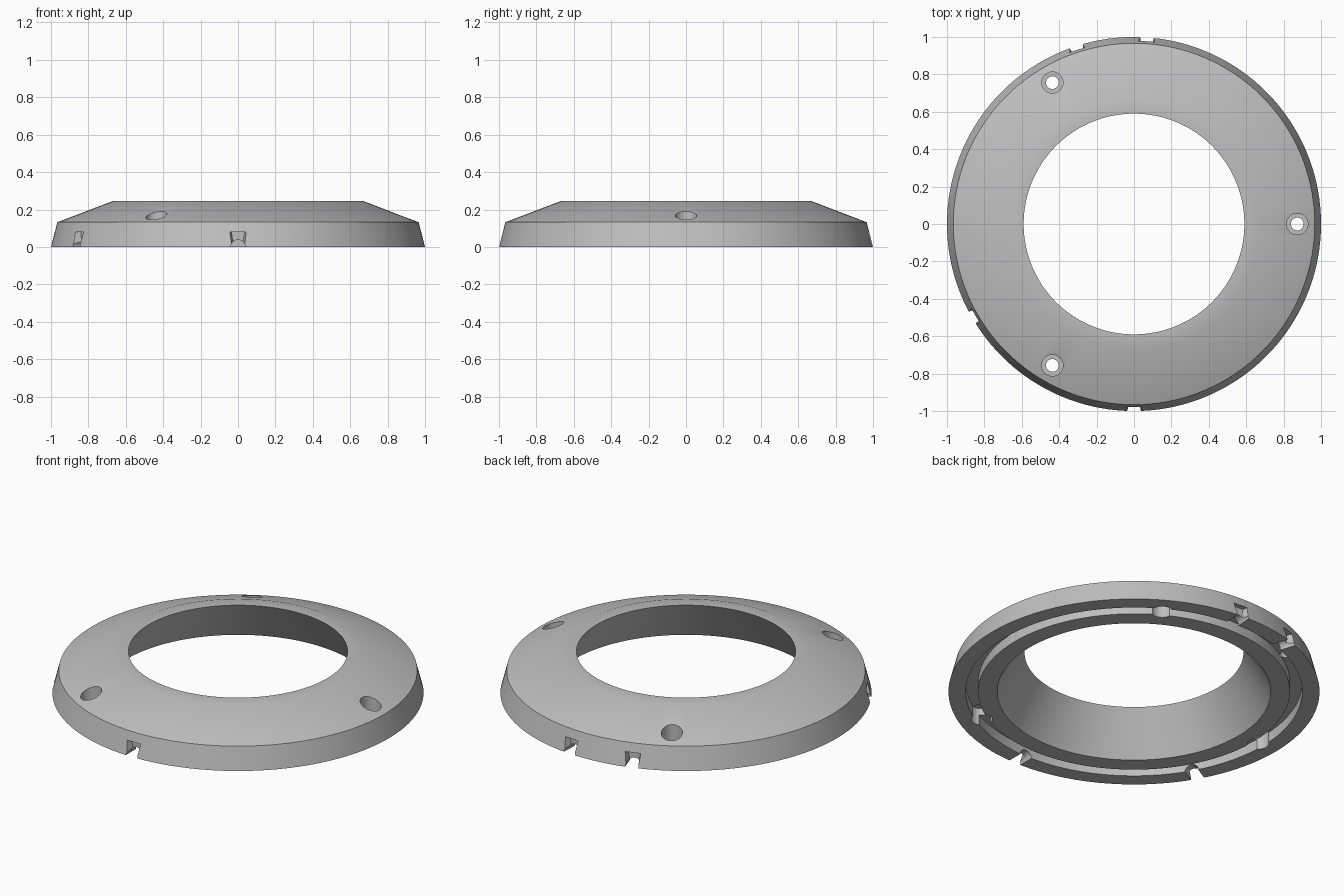
import bpy, bmesh
from math import radians, pi
from mathutils import Matrix

default = bpy.data.objects.get("Cube")
if default:
    bpy.data.objects.remove(default, do_unlink=True)

# One plain grey for the whole casting
grey = bpy.data.materials.new("light_grey")
grey.use_nodes = True
colour = (0.52, 0.52, 0.52, 1)
grey.diffuse_color = colour
grey.node_tree.nodes["Principled BSDF"].inputs["Base Color"].default_value = colour


def make_object(name, bm):
    bmesh.ops.recalc_face_normals(bm, faces=bm.faces)
    mesh = bpy.data.meshes.new(name)
    bm.to_mesh(mesh)
    bm.free()
    obj = bpy.data.objects.new(name, mesh)
    bpy.context.collection.objects.link(obj)
    mesh.materials.append(grey)
    return obj


def revolve(name, profile, steps):
    """Spin a closed (radius, height) profile about the z axis."""
    bm = bmesh.new()
    verts = [bm.verts.new((r, 0, z)) for r, z in profile]
    edges = [bm.edges.new((v, verts[i - 1])) for i, v in enumerate(verts)]
    bmesh.ops.spin(bm, geom=verts + edges, cent=(0, 0, 0), axis=(0, 0, 1),
                   angle=2 * pi, steps=steps)
    bmesh.ops.remove_doubles(bm, verts=bm.verts, dist=0.0001)
    return make_object(name, bm)


def cylinder(bm, matrix, radius, depth):
    bmesh.ops.create_cone(bm, cap_ends=True, segments=40, radius1=radius,
                          radius2=radius, depth=depth, matrix=matrix)


def cut(target, name, bm):
    cutter = make_object(name, bm)
    cutter.hide_render = True
    mod = target.modifiers.new(name, "BOOLEAN")
    mod.operation = "DIFFERENCE"
    mod.solver = "EXACT"
    mod.object = cutter
    bpy.context.view_layer.objects.active = target
    bpy.ops.object.modifier_apply(modifier=name)
    bpy.data.objects.remove(cutter, do_unlink=True)


# Ring body: sloping top, flared inner wall, groove in the underside
ring = revolve("ring_body", [
    (1.0, 0), (0.966, 0.132), (0.67, 0.245), (0.59, 0.245),
    (0.737, 0), (0.84, 0), (0.84, 0.06), (0.907, 0.06), (0.907, 0)], 180)

# Counterbored screw holes, and blind pockets midway between them
for i in range(3):
    turn = Matrix.Rotation(radians(120 * i), 4, "Z")
    half_turn = Matrix.Rotation(radians(60), 4, "Z")
    for name, radius, low, high, rot in (
            ("screw_hole", 0.034, -0.05, 0.3, turn),
            ("counterbore", 0.057, 0.09, 0.3, turn),
            ("blind_pocket", 0.058, -0.05, 0.1, turn @ half_turn)):
        bm = bmesh.new()
        place = Matrix.Translation((0.873, 0, (low + high) / 2))
        cylinder(bm, rot @ place, radius, high - low)
        cut(ring, name, bm)

# Rim notches: a tapered recess with a small arch leading into the groove
for angle in (86, 108, 210, 270):
    turn = Matrix.Rotation(radians(angle), 4, "Z")
    bm = bmesh.new()
    loops = []
    for r, top, bottom in ((0.95, 0.036, 0.018), (1.03, 0.058, 0.036)):
        loops.append([bm.verts.new(turn @ Matrix.Translation((r, y, z)).translation)
                      for y, z in ((-bottom, -0.02), (bottom, -0.02),
                                   (top, 0.08), (-top, 0.08))])
    for loop in loops:
        bm.faces.new(loop)
    for i in range(4):
        bm.faces.new((loops[0][i - 1], loops[0][i], loops[1][i], loops[1][i - 1]))
    cut(ring, "rim_recess", bm)

    bm = bmesh.new()
    lie = Matrix.Translation((0.935, 0, 0)) @ Matrix.Rotation(pi / 2, 4, "Y")
    cylinder(bm, turn @ lie, 0.038, 0.15)
    cut(ring, "rim_arch", bm)

# Smooth curved walls while keeping the machined edges crisp
bpy.ops.object.select_all(action="DESELECT")
ring.select_set(True)
bpy.context.view_layer.objects.active = ring
bpy.ops.object.shade_smooth_by_angle(angle=radians(30))
